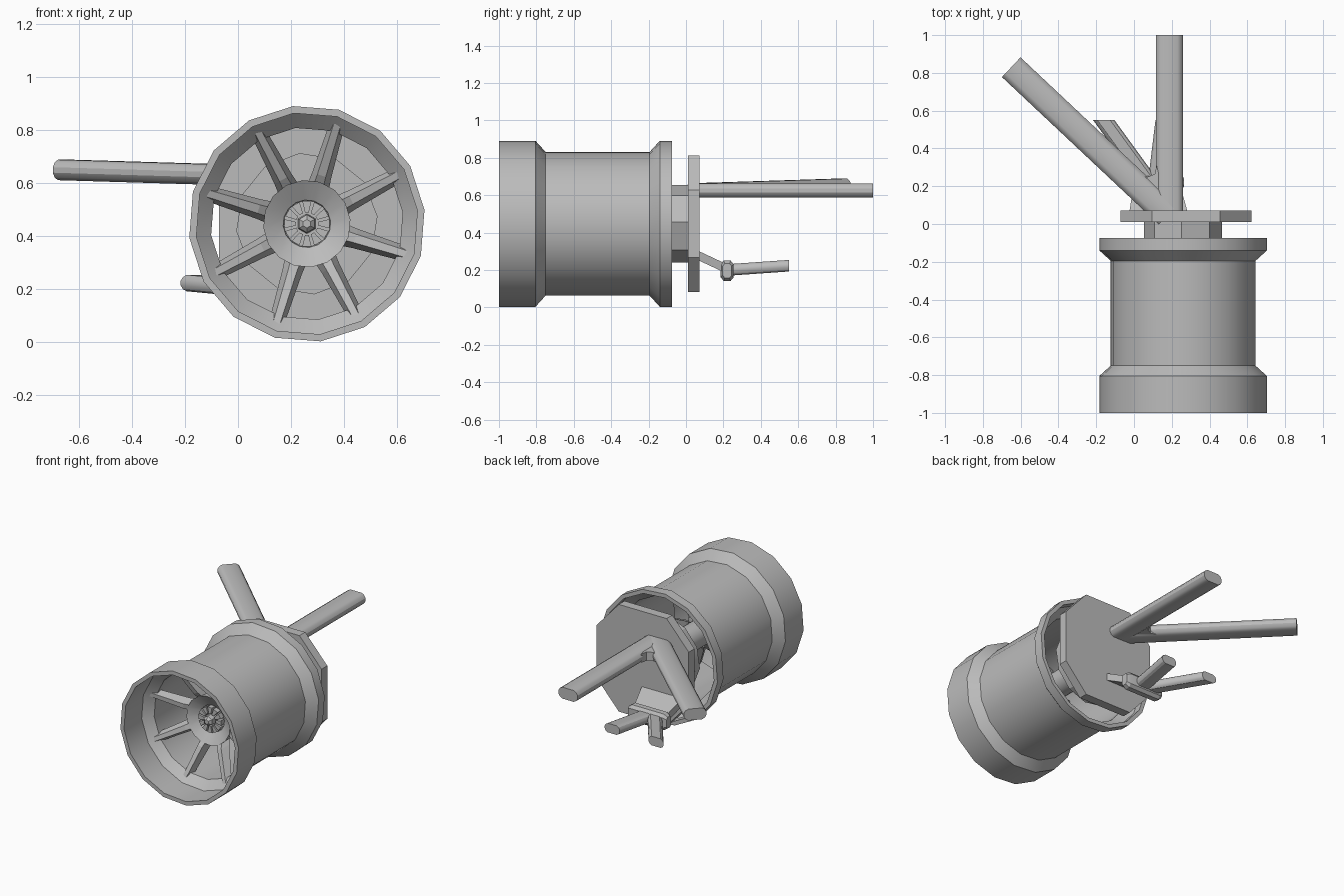
import bpy, bmesh, math
from mathutils import Vector

if "Cube" in bpy.data.objects:
    bpy.data.objects.remove(bpy.data.objects["Cube"], do_unlink=True)

GREY = (0.5, 0.5, 0.5, 1)
metal = bpy.data.materials.new("plain_grey")
metal.use_nodes = True
metal.diffuse_color = GREY
metal.node_tree.nodes["Principled BSDF"].inputs["Base Color"].default_value = GREY

CX, CZ = 0.26, 0.447  # wheel axis


def loft(name, rings, closed=False, smooth=True):
    """Skin a list of point rings; cap the ends unless the rings form a loop."""
    bm = bmesh.new()
    loops = [[bm.verts.new(p) for p in ring] for ring in rings]
    n = len(loops[0])
    pairs = list(zip(loops, loops[1:]))
    if closed:
        pairs.append((loops[-1], loops[0]))
    else:
        bm.faces.new(loops[0])
        bm.faces.new(loops[-1])
    for a, b in pairs:
        for i in range(n):
            j = (i + 1) % n
            bm.faces.new((a[i], a[j], b[j], b[i]))
    bmesh.ops.recalc_face_normals(bm, faces=bm.faces)
    mesh = bpy.data.meshes.new(name)
    bm.to_mesh(mesh)
    bm.free()
    mesh.materials.append(metal)
    obj = bpy.data.objects.new(name, mesh)
    bpy.context.collection.objects.link(obj)
    if smooth:
        bpy.ops.object.select_all(action="DESELECT")
        obj.select_set(True)
        bpy.context.view_layer.objects.active = obj
        bpy.ops.object.shade_smooth_by_angle(angle=math.radians(30))
    return obj


def polar(r, deg, y, side=0.0):
    t = math.radians(deg)
    return Vector((CX + r * math.cos(t) - side * math.sin(t), y,
                   CZ + r * math.sin(t) + side * math.cos(t)))


def turned(name, profile, sides, phase=0.0, closed=False):
    """Turn (radius, y) points about the wheel axis."""
    return loft(name, [[polar(r, phase + 360 * i / sides, y) for i in range(sides)]
                       for r, y in profile], closed)


def rod(name, stations, w, h, across=None):
    """Flattened round bar through the stations."""
    rings = []
    along = (Vector(stations[-1]) - Vector(stations[0])).normalized()
    u = Vector(across) if across else along.cross(Vector((0, 0, 1))).normalized()
    v = Vector((0, 0, 1))
    for s in stations:
        ring = []
        for k in range(12):
            t = math.radians(15 + 30 * k)
            shift = math.copysign((w - h) / 2, math.cos(t))
            ring.append(Vector(s) + u * (shift + h / 2 * math.cos(t)) + v * (h / 2 * math.sin(t)))
        rings.append(ring)
    return loft(name, rings)


# Rim: hollow barrel with flared lips
outer = [(0.447, -1), (0.447, -0.805), (0.386, -0.75),
         (0.386, -0.195), (0.447, -0.14), (0.447, -0.075)]
inner = [(0.42, -0.075), (0.42, -0.13), (0.364, -0.185),
         (0.364, -0.755), (0.42, -0.81), (0.42, -1)]
turned("wheel_rim", outer + inner, 16, 6.75, closed=True)

# Dished hub and its eight spokes
turned("hub_dish", [(0.085, -0.62), (0.09, -0.645), (0.165, -0.69),
                    (0.165, -0.63), (0.085, -0.58)], 16, 28, closed=True)
for k in range(8):
    ang = 28 + 45 * k
    rings = []
    for r, w, y in ((0.14, 0.085, -0.665), (0.19, 0.075, -0.70), (0.398, 0.06, -0.785)):
        back = min(r, 0.366)
        rings.append([polar(r, ang, y, -0.22 * w), polar(r, ang, y, 0.22 * w),
                      polar(back, ang, y + 0.06, 0.5 * w), polar(back, ang, y + 0.06, -0.5 * w)])
    loft(f"spoke_{k + 1}", rings, smooth=False)

# Ring of lugs around the centre nut
turned("hub_floor", [(0.09, -0.635), (0.09, -0.58)], 16, 28)
for k in range(12):
    rings = []
    for r, w in ((0.042, 0.014), (0.085, 0.034)):
        rings.append([polar(r, 30 * k, y, s * w / 2)
                      for y, s in ((-0.675, -1), (-0.675, 1), (-0.63, 1), (-0.63, -1))])
    loft(f"hub_lug_{k + 1}", rings, smooth=False)
turned("centre_nut", [(0.038, -0.63), (0.034, -0.695), (0.016, -0.71)], 6, 30)

# Axle, brake disc and carrier behind the wheel
turned("axle", [(0.085, -0.6), (0.085, -0.1)], 16)
turned("brake_disc", [(0.268, -0.14), (0.268, -0.085)], 12, 6)
turned("carrier", [(0.207, -0.1), (0.207, 0.02)], 8, 2.5)

# Upright plate with cut corners
half_x, half_z, flat = 0.346, 0.364, 0.18
corners = [(half_x, -flat), (half_x, flat), (flat, half_z), (-flat, half_z),
           (-half_x, flat), (-half_x, -flat), (-flat, -half_z), (flat, -half_z)]
loft("upright_plate", [[(0.275 + x, y, 0.447 + z) for x, z in corners]
                       for y in (0.01, 0.072)], smooth=False)

# Upper wishbone
rod("upper_straight_arm", [(0.187, 0.06, 0.625), (0.187, 1, 0.625)], 0.146, 0.08)
rod("upper_angled_arm", [(0.18, 0.05, 0.625), (-0.65, 0.83, 0.65)], 0.146, 0.08)
web = [(0.16, 0.15), (0.12, 0.31), (0.11, 0.265), (0.07, 0.248), (0.03, 0.257), (0.0, 0.28)]
loft("upper_crotch_web", [[(x, y, z) for x, y in web] for z in (0.595, 0.655)])

# Lower wishbone: link, knuckle and two arms
loft("lower_link", [[(x, y, z + dz) for x, dz in
                     ((cx - w, -0.025), (cx + w, -0.025), (cx + w, 0.025), (cx - w, 0.025))]
                    for cx, w, y, z in ((0.13, 0.155, 0.06, 0.28), (0.12, 0.12, 0.22, 0.205))],
     smooth=False)
knuckle = [(-0.035, -0.035), (-0.018, -0.055), (0.018, -0.055), (0.035, -0.035),
           (0.035, 0.035), (0.018, 0.055), (-0.018, 0.055), (-0.035, 0.035)]
loft("lower_knuckle", [[(x, 0.22 + y * s, 0.196 + z * s) for y, z in knuckle]
                       for x, s in ((-0.025, 0.7), (0.0, 1), (0.24, 1), (0.265, 0.7))])
rod("lower_angled_arm", [(0.08, 0.22, 0.2), (-0.16, 0.55, 0.223)], 0.115, 0.064, across=(1, 0, 0))
rod("lower_straight_arm", [(0.13, 0.22, 0.2), (0.17, 0.55, 0.223)], 0.115, 0.064, across=(1, 0, 0))
